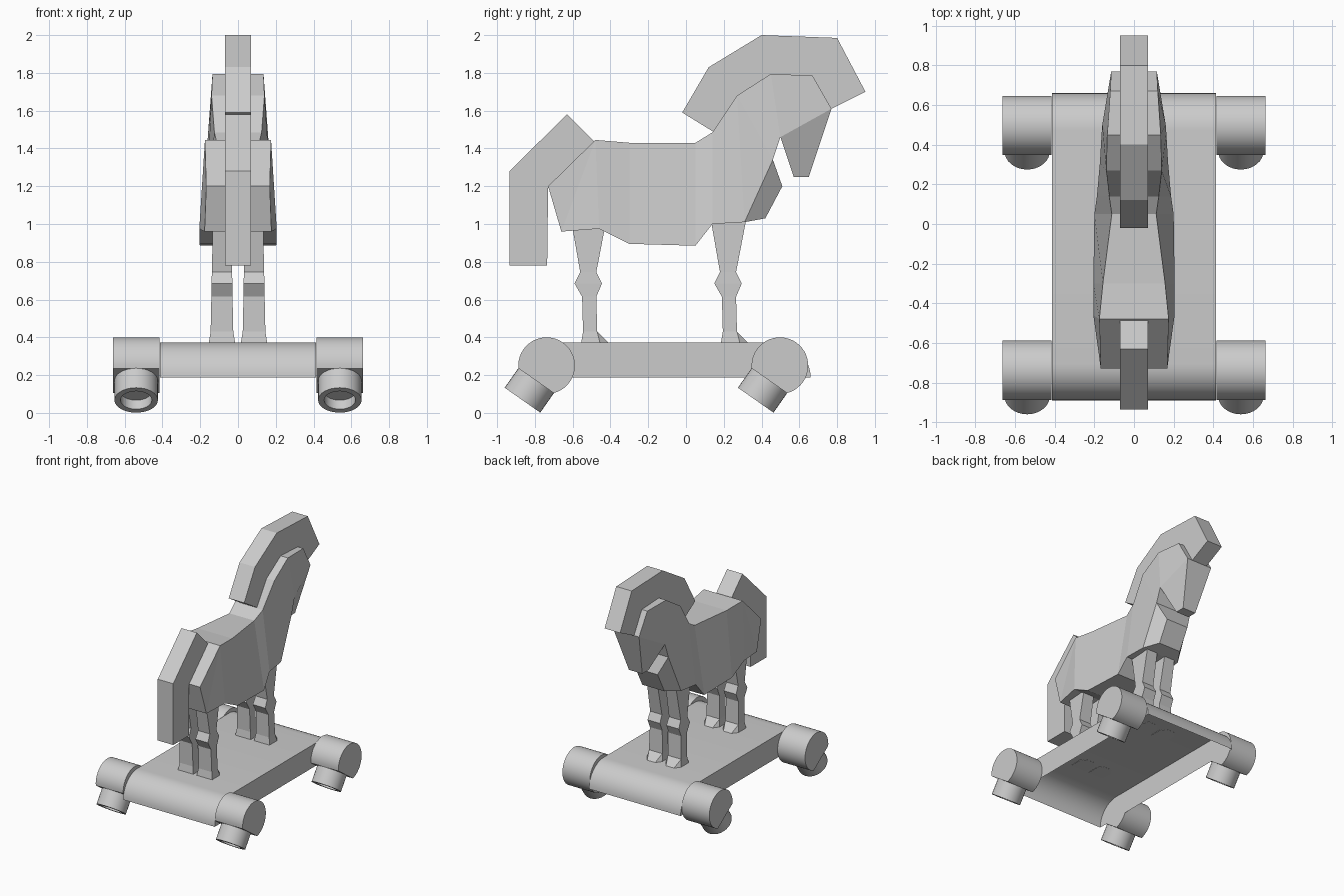
import bpy
import bmesh
from math import cos, sin, pi, radians, asin
from mathutils import Vector

if "Cube" in bpy.data.objects:
    bpy.data.objects.remove(bpy.data.objects["Cube"], do_unlink=True)

grey = bpy.data.materials.new("plain_grey")
grey.use_nodes = True
grey.diffuse_color = (0.6, 0.6, 0.6, 1)
grey.node_tree.nodes["Principled BSDF"].inputs["Base Color"].default_value = grey.diffuse_color


def finish(name, bm, smooth=False):
    bmesh.ops.remove_doubles(bm, verts=bm.verts, dist=0.0005)
    bmesh.ops.recalc_face_normals(bm, faces=bm.faces)
    mesh = bpy.data.meshes.new(name)
    bm.to_mesh(mesh)
    bm.free()
    mesh.materials.append(grey)
    if smooth:
        mesh.polygons.foreach_set("use_smooth", [True] * len(mesh.polygons))
        mesh.set_sharp_from_angle(angle=radians(30))
    obj = bpy.data.objects.new(name, mesh)
    bpy.context.collection.objects.link(obj)
    return obj


def skin(bm, rings):
    """Join closed rings of points with faces and cap both ends."""
    loops = [[bm.verts.new(p) for p in ring] for ring in rings]
    n = len(loops[0])
    for a, b in zip(loops, loops[1:]):
        for i in range(n):
            j = (i + 1) % n
            bm.faces.new((a[i], a[j], b[j], b[i]))
    bm.faces.new(loops[0])
    bm.faces.new(loops[-1])


def loft(name, first, second, x=0, width=0.07):
    """Box sections between two (y, z[, half width]) side profiles."""
    bm = bmesh.new()
    rings = []
    for p, q in zip(first, second):
        (y0, z0, w0), (y1, z1, w1) = [(*v, width)[:3] for v in (p, q)]
        rings.append([(x - w0, y0, z0), (x + w0, y0, z0),
                      (x + w1, y1, z1), (x - w1, y1, z1)])
    skin(bm, rings)
    bmesh.ops.remove_doubles(bm, verts=bm.verts, dist=0.0005)
    bmesh.ops.dissolve_degenerate(bm, edges=bm.edges, dist=0.0005)
    return finish(name, bm)


def extrude(name, profile, x0, x1, open_base=False):
    """Sweep a (y, z) outline along x, optionally without its underside."""
    bm = bmesh.new()
    skin(bm, [[(x, y, z) for y, z in profile] for x in (x0, x1)])
    if open_base:
        bmesh.ops.recalc_face_normals(bm, faces=bm.faces)
        base = [f for f in bm.faces if f.normal.z < -0.9]
        bmesh.ops.delete(bm, geom=base, context="FACES_ONLY")
    return finish(name, bm, smooth=True)


# Body: belly line and back line, narrowing upward and toward the head
rump = (-0.73, 1.2, 0.168)
croup = (-0.48, 1.445, 0.175)
crest = (0.27, 1.68, 0.14)
throat, brow = (0.5, 1.46, 0.16), (0.77, 1.61, 0.115)
breast, neck = (0.31, 1.01, 0.172), (0.46, 1.34, 0.163)
belly = [rump, (-0.66, 0.96, 0.177), (-0.46, 0.975, 0.205), (-0.3, 0.895, 0.205),
         (0.05, 0.885, 0.2), (0.14, 1.0, 0.187), breast, neck, throat, brow]
back = [rump, croup, croup, (-0.3, 1.43, 0.157), (0.05, 1.43, 0.112),
        (0.14, 1.485, 0.125), crest, crest, (0.45, 1.795, 0.135), (0.67, 1.785, 0.12)]
loft("body", belly, back)
loft("chest", [breast, (0.42, 1.03, 0.1)], [neck, (0.51, 1.2, 0.1)])
loft("muzzle", [throat, (0.57, 1.25, 0.06)], [brow, (0.65, 1.25, 0.06)])

# Mane and tail are slabs of even thickness
loft("mane",
     [(0.15, 1.485), (0.27, 1.68), (0.45, 1.79), (0.67, 1.78), (0.77, 1.61)],
     [(-0.02, 1.59), (0.12, 1.83), (0.4, 2.0), (0.8, 1.985), (0.95, 1.7)])
loft("tail",
     [(-0.48, 1.43), (-0.73, 1.19), (-0.735, 0.78)],
     [(-0.63, 1.58), (-0.935, 1.28), (-0.935, 0.78)])

# Legs: rear edge, front edge, height, half width; each ends in a tapered toe
leg = [(-0.61, -0.42, 1.03, 0.048), (-0.56, -0.475, 0.745, 0.053),
       (-0.59, -0.445, 0.685, 0.056), (-0.55, -0.475, 0.615, 0.056),
       (-0.545, -0.47, 0.43, 0.06), (-0.555, -0.455, 0.37, 0.07)]
for place, shift in (("hind", 0), ("fore", 0.74)):
    for side, s in (("left", 1), ("right", -1)):
        loft(f"{place}_leg_{side}",
             [(a + shift, z, w) for a, b, z, w in leg],
             [(b + shift, z, w) for a, b, z, w in leg], x=s * 0.085)
        tip = (shift - 0.41, 0.37, 0.035)
        loft(f"{place}_toe_{side}",
             [(shift - 0.47, 0.43, 0.06), tip],
             [(shift - 0.455, 0.37, 0.07), tip], x=s * 0.085)

# Platform: a hollow tray turned over, with quarter-round ends
radius, base = 0.186, 0.187
quarter = [(radius * cos(pi * i / 24), base + radius * sin(pi * i / 24)) for i in range(13)]
platform = [(0.66 - radius + y, z) for y, z in quarter]
platform += [(radius - 0.89 - y, z) for y, z in reversed(quarter)]
extrude("platform", platform, -0.413, 0.413, open_base=True)

# Round mounts cut by a tilted plane, with a hollow tube on the cut, at four corners
tilt = radians(55)
down = Vector((0, -cos(tilt), -sin(tilt)))
across = Vector((0, sin(tilt), -cos(tilt)))
R, cut = 0.15, 0.097
dip = asin(cut / R)
angles = [-dip + (pi + 2 * dip) * i / 32 for i in range(33)]
for place, y in (("rear", -0.738), ("front", 0.497)):
    for side, s in (("left", 1), ("right", -1)):
        centre = Vector((s * 0.539, y, 0.25))
        arc = [centre + across * R * cos(a) - down * R * sin(a) for a in angles]
        extrude(f"{place}_mount_{side}", [(p.y, p.z) for p in arc],
                s * 0.415, s * 0.663)
        bm = bmesh.new()
        rings = []
        for r, t in ((0.115, 0.08), (0.115, 0.223), (0.083, 0.223), (0.083, 0.165)):
            rings.append([centre + down * t + across * r * cos(pi * i / 16)
                          + Vector((r * sin(pi * i / 16), 0, 0)) for i in range(32)])
        skin(bm, rings)
        finish(f"{place}_tube_{side}", bm, smooth=True)
